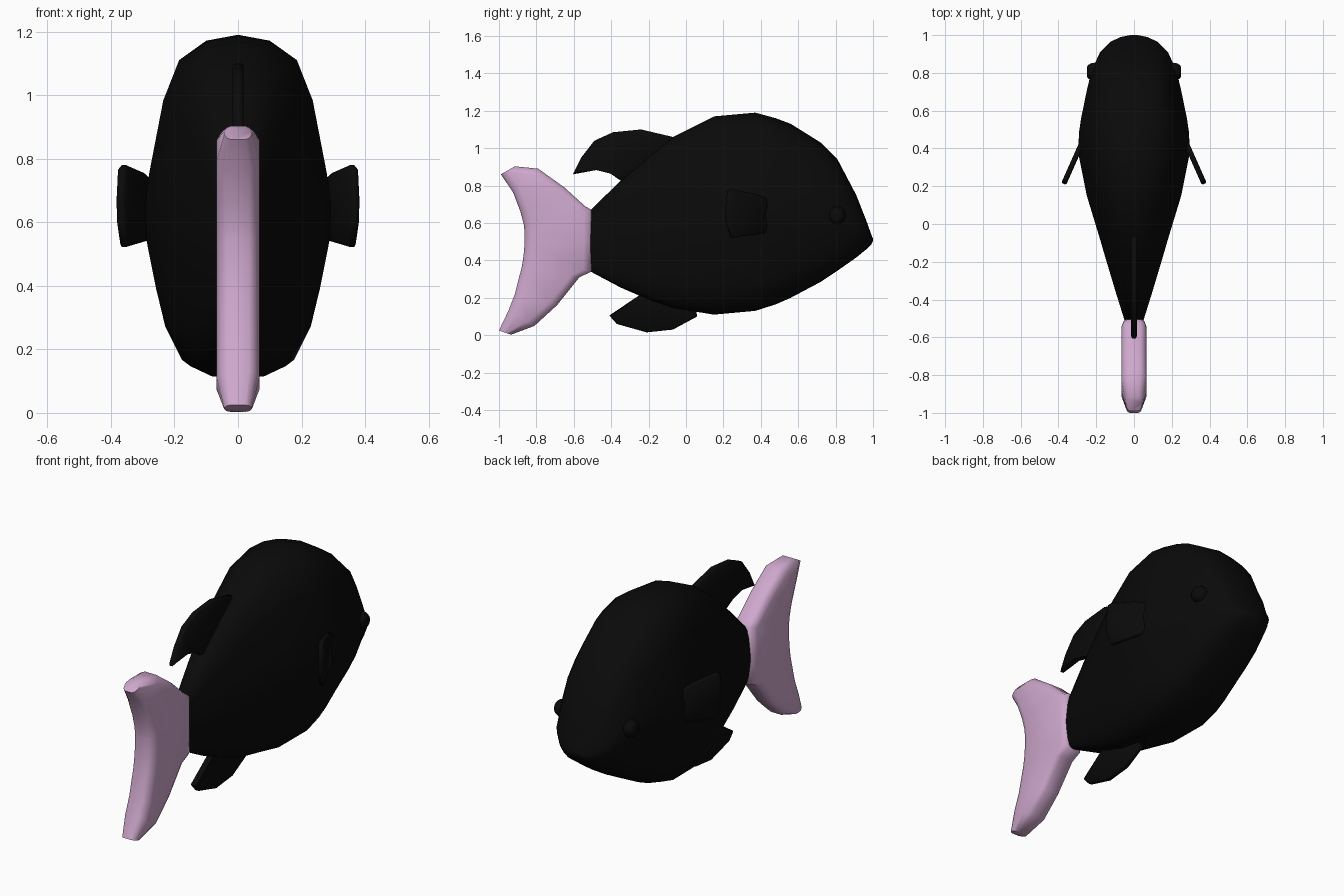
import bpy, bmesh, math
from mathutils import Vector

if "Cube" in bpy.data.objects:
    bpy.data.objects.remove(bpy.data.objects["Cube"])


def material(name, rgb):
    m = bpy.data.materials.new(name)
    m.diffuse_color = (*rgb, 1)
    m.use_nodes = True
    m.node_tree.nodes["Principled BSDF"].inputs["Base Color"].default_value = m.diffuse_color
    return m


BLACK = material("black", (0.003, 0.003, 0.003))
PINK = material("pink", (0.62, 0.39, 0.61))


def finish(name, bm, mat, angle=60):
    bmesh.ops.recalc_face_normals(bm, faces=bm.faces[:])
    me = bpy.data.meshes.new(name)
    bm.to_mesh(me)
    bm.free()
    me.shade_smooth()
    me.set_sharp_from_angle(angle=math.radians(angle))
    me.materials.append(mat)
    ob = bpy.data.objects.new(name, me)
    bpy.context.collection.objects.link(ob)
    return ob


def loft(name, rings, mat):
    """Skin a list of equal-length point rings and cap both ends."""
    bm = bmesh.new()
    rings = [[bm.verts.new(p) for p in r] for r in rings]
    n = len(rings[0])
    for a, b in zip(rings, rings[1:]):
        for k in range(n):
            j = (k + 1) % n
            bm.faces.new((a[k], a[j], b[j], b[k]))
    bm.faces.new(rings[0])
    bm.faces.new(rings[-1])
    return finish(name, bm, mat)


def plate(name, pts, mat, half, bevel):
    """Side outline (y, z) extruded across x with softened rims."""
    bm = bmesh.new()
    rings = [[bm.verts.new((x, y, z)) for y, z in pts] for x in (-half, half)]
    caps = [bm.faces.new(r) for r in rings]
    n = len(pts)
    for i in range(n):
        j = (i + 1) % n
        bm.faces.new((rings[0][i], rings[0][j], rings[1][j], rings[1][i]))
    rims = list({e for f in caps for e in f.edges})
    bmesh.ops.bevel(bm, geom=rims, offset=bevel, segments=1,
                    profile=0.5, affect='EDGES')
    return finish(name, bm, mat)


# Body: one half section, scaled along (y, top z, bottom z, half width)
half = [(0, 1), (0.34, 0.965), (0.63, 0.85), (0.8, 0.61), (0.95, 0.18),
        (1, -0.02), (0.98, -0.22), (0.88, -0.5), (0.78, -0.73),
        (0.6, -0.93), (0.33, -0.99), (0, -1)]
section = half + [(-x, z) for x, z in half[-2:0:-1]]
stations = [
    (-0.51, 0.67, 0.34, 0.05), (-0.35, 0.825, 0.255, 0.1),
    (-0.2, 0.955, 0.19, 0.145), (-0.07, 1.06, 0.145, 0.183),
    (0.15, 1.17, 0.11, 0.25), (0.37, 1.19, 0.13, 0.294),
    (0.48, 1.16, 0.165, 0.292), (0.56, 1.13, 0.2, 0.28),
    (0.72, 1.03, 0.285, 0.247), (0.81, 0.94, 0.345, 0.225),
    (0.91, 0.75, 0.415, 0.18), (0.965, 0.61, 0.46, 0.125),
    (0.99, 0.54, 0.485, 0.07), (1.0, 0.515, 0.505, 0.02)]
loft("body", [[(w * x, y, (t + b) / 2 + z * (t - b) / 2) for x, z in section]
              for y, t, b, w in stations], BLACK)

# Tail: rounded bars from trailing edge to leading edge, top tip to bottom tip
bars = [
    ((-0.99, 0.86), (-0.915, 0.903), 0.65), ((-0.925, 0.765), (-0.79, 0.89), 1),
    ((-0.885, 0.66), (-0.65, 0.79), 1), ((-0.867, 0.59), (-0.54, 0.69), 1),
    ((-0.863, 0.55), (-0.505, 0.67), 1), ((-0.863, 0.49), (-0.50, 0.5), 1),
    ((-0.868, 0.43), (-0.505, 0.34), 1), ((-0.877, 0.37), (-0.57, 0.31), 1),
    ((-0.915, 0.22), (-0.69, 0.16), 1), ((-0.95, 0.13), (-0.81, 0.05), 1),
    ((-1.0, 0.025), (-0.935, 0.003), 0.65)]
rings = []
for back, front, scale in bars:
    a, b = Vector((0, *back)), Vector((0, *front))
    d = (b - a).normalized()
    r = min(0.045, (b - a).length * 0.4)
    side = [(a, 0.035), (a + d * r * 0.3, 0.055), (a + d * r, 0.067),
            (b - d * r, 0.067), (b - d * r * 0.3, 0.055), (b, 0.035)]
    rings.append([p + Vector((x * scale, 0, 0)) for p, x in side]
                 + [p - Vector((x * scale, 0, 0)) for p, x in reversed(side)])
loft("tail", rings, PINK)

# Dorsal and belly fins
plate("dorsal_fin", [
    (-0.07, 1.06), (-0.24, 1.10), (-0.39, 1.085), (-0.49, 1.04), (-0.56, 0.95),
    (-0.605, 0.86), (-0.48, 0.89), (-0.40, 0.87), (-0.355, 0.83), (-0.28, 0.80),
    (-0.05, 0.98)], BLACK, 0.017, 0.007)
plate("belly_fin", [
    (0.06, 0.10), (-0.07, 0.03), (-0.21, 0.015), (-0.37, 0.06), (-0.41, 0.105),
    (-0.25, 0.205), (-0.2, 0.26), (0.04, 0.2)], BLACK, 0.017, 0.007)

# Side fins: plates built flat in (y, z), then swung outward toward the tail
for side, label in ((1, "right"), (-1, "left")):
    fin = plate(label + "_side_fin", [
        (0.03, 0.64), (0.015, 0.73), (-0.05, 0.755), (-0.19, 0.78),
        (-0.21, 0.77), (-0.222, 0.67), (-0.218, 0.60), (-0.19, 0.522),
        (0.0, 0.545), (0.02, 0.57)], BLACK, 0.014, 0.007)
    fin.location = (side * 0.282, 0.415, 0)
    fin.rotation_euler.z = side * math.radians(24)

# Eyes: flattened buttons on the head
for side, label in ((1, "right"), (-1, "left")):
    bm = bmesh.new()
    bmesh.ops.create_uvsphere(bm, u_segments=12, v_segments=8, radius=1)
    for v in bm.verts:
        x, y, z = v.co
        v.co = Vector((side * (0.21 + min(z * 0.05, 0.04)),
                       0.806 + x * 0.048, 0.64 + y * 0.05))
    finish(label + "_eye", bm, BLACK)
